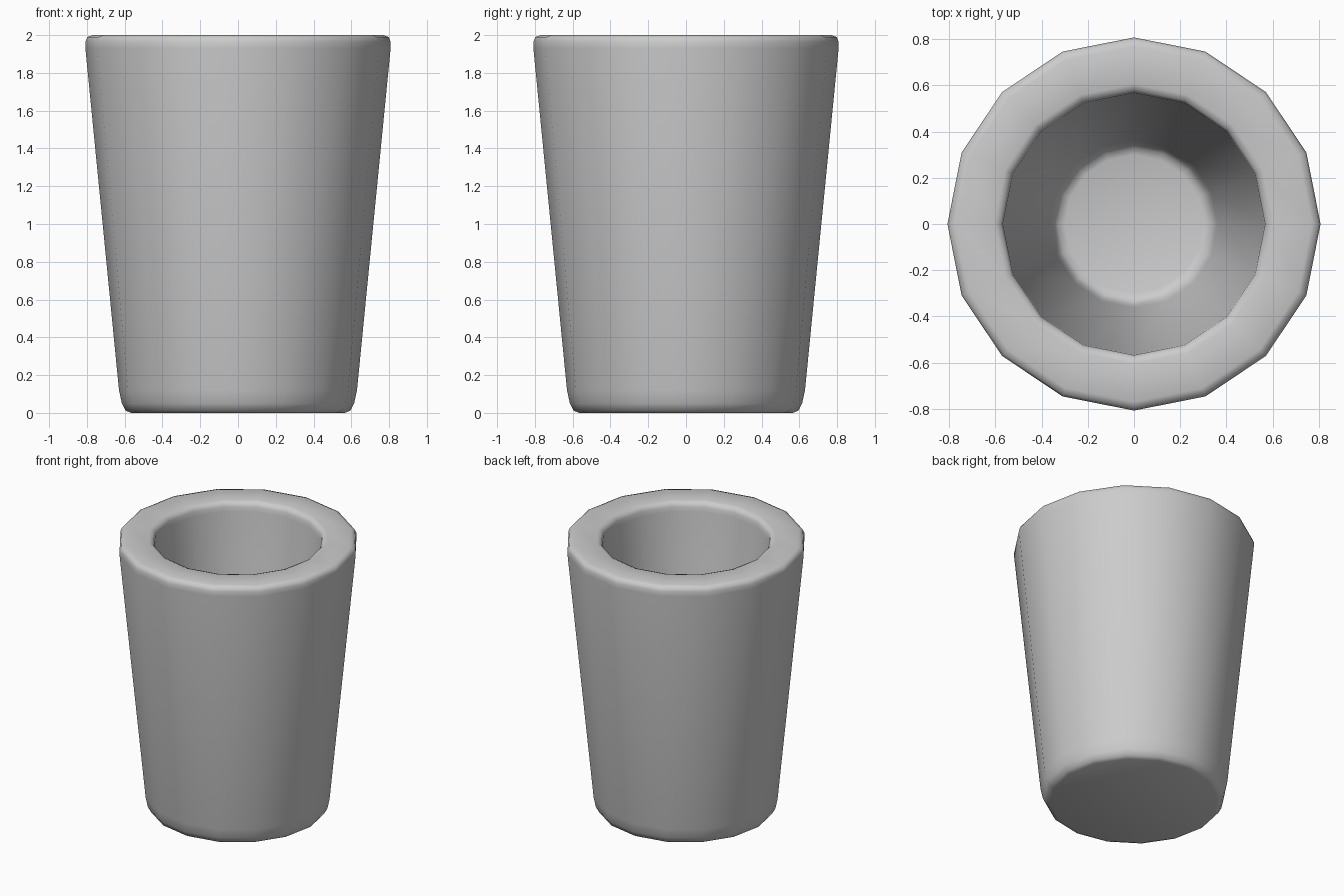
import bpy, bmesh, math

if "Cube" in bpy.data.objects:
    bpy.data.objects.remove(bpy.data.objects["Cube"])

SIDES = 16

# Cup section (radius, height): underside, outer wall, rim, inner wall, floor
profile = [
    (0.565, 0.0), (0.595, 0.012), (0.615, 0.05), (0.63, 0.12),
    (0.808, 1.93), (0.808, 1.965), (0.798, 1.99), (0.77, 2.0),
    (0.605, 2.0), (0.58, 1.99), (0.568, 1.965), (0.565, 1.93),
    (0.362, 0.29), (0.348, 0.235), (0.33, 0.21), (0.30, 0.2),
]


def lathe(name, points, sides):
    bm = bmesh.new()
    rings = []
    for r, z in points:
        rings.append([bm.verts.new((r * math.cos(2 * math.pi * i / sides),
                                    r * math.sin(2 * math.pi * i / sides), z))
                      for i in range(sides)])
    for a, b in zip(rings, rings[1:]):
        for i in range(sides):
            j = (i + 1) % sides
            bm.faces.new((a[i], a[j], b[j], b[i]))
    # Close the underside and the inner floor
    bm.faces.new(rings[0][::-1])
    bm.faces.new(rings[-1])
    bmesh.ops.recalc_face_normals(bm, faces=bm.faces)
    mesh = bpy.data.meshes.new(name)
    bm.to_mesh(mesh)
    bm.free()
    obj = bpy.data.objects.new(name, mesh)
    bpy.context.collection.objects.link(obj)
    return obj


# Tapered cup with rounded rim and base
cup = lathe("cup", profile, SIDES)
bpy.context.view_layer.objects.active = cup
cup.select_set(True)
bpy.ops.object.shade_smooth_by_angle(angle=math.radians(60))
